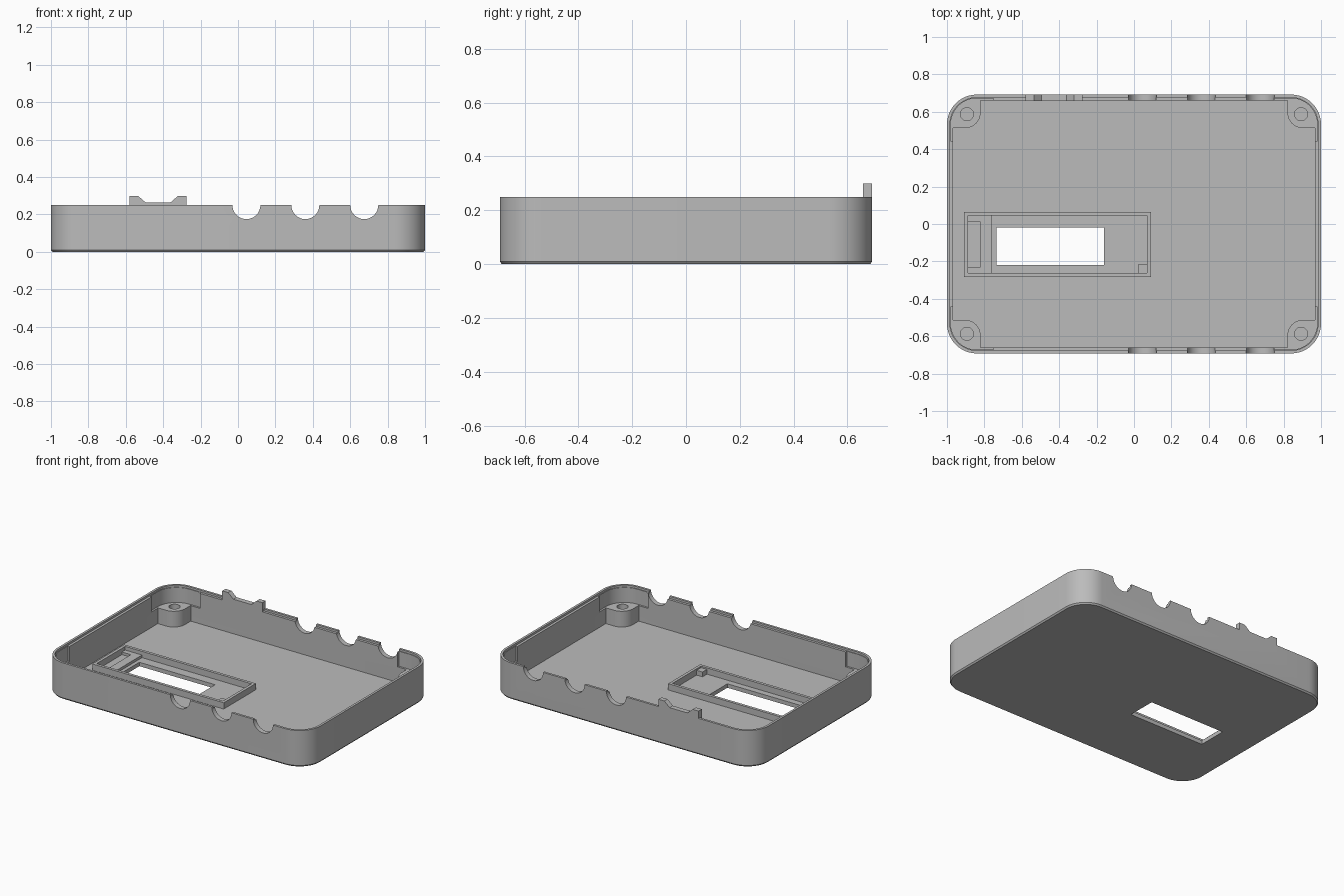
import bpy
import bmesh
from math import sin, cos, pi, radians

cube = bpy.data.objects.get("Cube")
if cube:
    bpy.data.objects.remove(cube, do_unlink=True)

# Single matte grey plastic
grey = bpy.data.materials.new("grey_plastic")
GREY = (0.5, 0.5, 0.5, 1)
grey.use_nodes = True
grey.diffuse_color = GREY
grey.node_tree.nodes["Principled BSDF"].inputs["Base Color"].default_value = GREY

HX, HY, TOP = 1.0, 0.692, 0.25     # half length, half width, rim height
CORNER, WALL, LIP = 0.16, 0.033, 0.016
FLOOR, POST_TOP = 0.027, 0.135


def loft(name, rings):
    """Closed solid through a stack of matching point rings."""
    bm = bmesh.new()
    loops = [[bm.verts.new(p) for p in ring] for ring in rings]
    n = len(loops[0])
    for a, b in zip(loops, loops[1:]):
        for i in range(n):
            bm.faces.new((a[i], a[(i + 1) % n], b[(i + 1) % n], b[i]))
    bm.faces.new(loops[0][::-1])
    bm.faces.new(loops[-1])
    bmesh.ops.recalc_face_normals(bm, faces=bm.faces[:])
    mesh = bpy.data.meshes.new(name)
    bm.to_mesh(mesh)
    bm.free()
    mesh.materials.append(grey)
    obj = bpy.data.objects.new(name, mesh)
    bpy.context.scene.collection.objects.link(obj)
    return obj


def prism(name, pts, z0, z1):
    return loft(name, [[(x, y, z) for x, y in pts] for z in (z0, z1)])


def prism_y(name, pts, y0, y1):
    return loft(name, [[(x, y, z) for x, z in pts] for y in (y0, y1)])


def circle(cx, cy, r, n=32):
    return [(cx + r * cos(2 * pi * i / n), cy + r * sin(2 * pi * i / n)) for i in range(n)]


def rounded(x0, y0, x1, y1, radii, seg=12):
    """Rectangle outline; radii run from the (x1, y1) corner counterclockwise."""
    pts = []
    corners = ((x1, y1, -1, -1), (x0, y1, 1, -1), (x0, y0, 1, 1), (x1, y0, -1, 1))
    for k, ((x, y, sx, sy), r) in enumerate(zip(corners, radii)):
        if r == 0:
            pts.append((x, y))
            continue
        for i in range(seg + 1):
            a = pi / 2 * (k + i / seg)
            pts.append((x + sx * r + r * cos(a), y + sy * r + r * sin(a)))
    return pts


def rect(x0, y0, x1, y1):
    return rounded(x0, y0, x1, y1, (0, 0, 0, 0))


def tray_outline(inset):
    return rounded(-HX + inset, -HY + inset, HX - inset, HY - inset, [CORNER - inset] * 4)


def combine(obj, other, operation="DIFFERENCE"):
    """Boolean with another solid, which is used up."""
    mod = obj.modifiers.new("cut", "BOOLEAN")
    mod.operation = operation
    mod.solver = "EXACT"
    mod.object = other
    bpy.context.view_layer.update()
    result = obj.evaluated_get(bpy.context.evaluated_depsgraph_get())
    mesh = bpy.data.meshes.new_from_object(result)
    obj.modifiers.clear()
    obj.data = mesh
    bpy.data.objects.remove(other, do_unlink=True)


# Tray body with a small chamfer under the base
tray = loft("tray", [[(x, y, z) for x, y in tray_outline(inset)]
                     for inset, z in ((0.008, 0), (0, 0.01), (0, TOP))])
combine(tray, prism("cavity", tray_outline(WALL), FLOOR, 0.5))
combine(tray, prism("rim_step", tray_outline(LIP), TOP - 0.014, 0.5))

# Corner pockets above the screw posts, and the posts themselves
corners = [(sx, sy) for sx in (-1, 1) for sy in (-1, 1)]
posts = []
for sx, sy in corners:
    pocket = rounded(0.75, 0.445, HX - 0.02, HY - 0.02, (CORNER - 0.02, 0, 0, 0))
    combine(tray, prism("pocket", [(sx * x, sy * y) for x, y in pocket], POST_TOP - 0.002, 0.5))
    outline = rounded(0.82, 0.512, HX - 0.025, HY - 0.025, (CORNER - 0.025, 0, 0.085, 0))
    side = ("right" if sx < 0 else "left") + ("_front" if sy < 0 else "_back")
    post = prism("screw_post_" + side, [(sx * x, sy * y) for x, y in outline], 0.015, POST_TOP)
    combine(post, prism("screw_hole", circle(sx * 0.893, sy * 0.587, 0.035), 0.04, 0.3))
    posts.append(post)

# Semicircular cable notches through the front and back walls
for x in (0.045, 0.36, 0.675):
    combine(tray, prism_y("notch", circle(x, TOP, 0.075), -1, 1))

# Display window
combine(tray, prism("window", rect(-0.735, -0.22, -0.16, -0.02), -0.1, 0.1))

# Raised dipped tab on the back wall
tab = [(-0.58, 0.2), (-0.275, 0.2), (-0.275, 0.3), (-0.32, 0.3), (-0.36, 0.265),
       (-0.495, 0.265), (-0.535, 0.3), (-0.58, 0.3)]
combine(tray, prism_y("tab", tab, HY - WALL - 0.002, HY), "UNION")

# Frame around the display
frame = prism("display_frame", rect(-0.908, -0.283, 0.09, 0.065), 0.015, 0.07)
combine(frame, prism("frame_opening", rect(-0.888, -0.263, 0.07, 0.045), 0, 0.2))

# Slotted ledge and small corner stop inside the frame
ledge = prism("display_ledge", [(-0.895, -0.27), (-0.76, -0.27), (-0.76, 0.05), (-0.895, 0.05),
                                (-0.895, 0.01), (-0.82, 0.01), (-0.82, -0.23), (-0.895, -0.23)],
              0.015, 0.045)
stop = prism("corner_stop", rect(0.025, -0.27, 0.075, -0.215), 0.015, 0.06)

# Smooth the curved walls, keep edges crisp
bpy.ops.object.select_all(action="DESELECT")
for obj in [tray, frame, ledge, stop] + posts:
    obj.select_set(True)
bpy.context.view_layer.objects.active = tray
bpy.ops.object.shade_smooth_by_angle(angle=radians(25))
